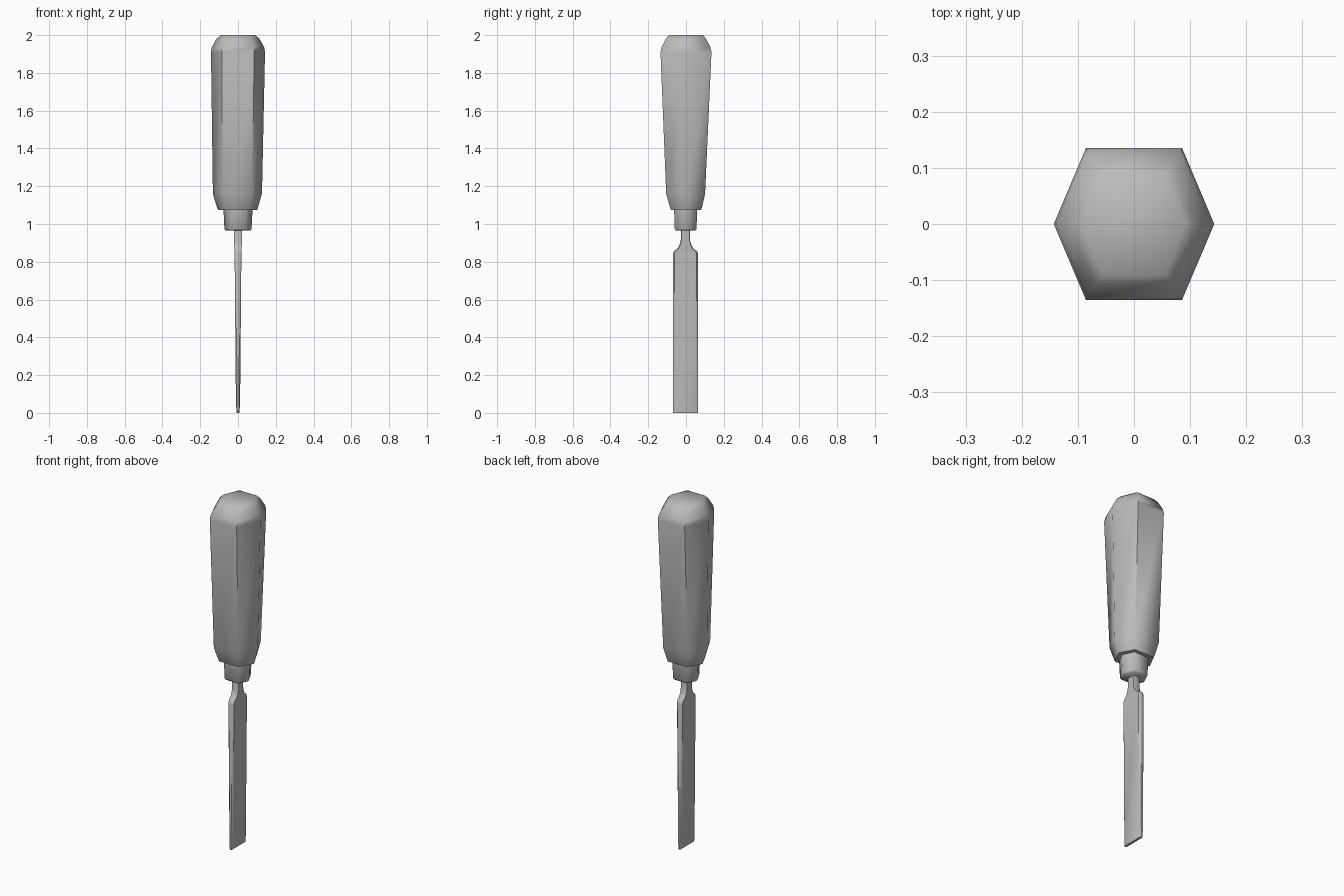
import bpy, bmesh, math

cube = bpy.data.objects.get("Cube")
if cube:
    bpy.data.objects.remove(cube)

steel = bpy.data.materials.new("plain grey")
steel.use_nodes = True
GREY = (0.5, 0.5, 0.5, 1)
steel.diffuse_color = GREY
steel.node_tree.nodes["Principled BSDF"].inputs["Base Color"].default_value = GREY


def loft(name, section, rings, angle):
    """Skin a unit cross-section through rings of (z, half_x, half_y, shift_x, shift_y)."""
    bm = bmesh.new()
    loops = [[bm.verts.new((u * hx + sx, v * hy + sy, z)) for u, v in section]
             for z, hx, hy, sx, sy in rings]
    n = len(section)
    for a, b in zip(loops, loops[1:]):
        for i in range(n):
            j = (i + 1) % n
            bm.faces.new((a[i], a[j], b[j], b[i]))
    bm.faces.new(loops[0][::-1])
    bm.faces.new(loops[-1])
    bmesh.ops.recalc_face_normals(bm, faces=bm.faces)
    mesh = bpy.data.meshes.new(name)
    bm.to_mesh(mesh)
    bm.free()
    mesh.materials.append(steel)
    obj = bpy.data.objects.new(name, mesh)
    bpy.context.collection.objects.link(obj)
    bpy.ops.object.select_all(action="DESELECT")
    obj.select_set(True)
    bpy.context.view_layer.objects.active = obj
    bpy.ops.object.shade_smooth_by_angle(angle=math.radians(angle))
    return obj


HEX = [(1, 0), (0.6, 1), (-0.6, 1), (-1, 0), (-0.6, -1), (0.6, -1)]
# Flat bar with chamfered long edges
BAR = [(1, -0.88), (1, 0.88), (0.5, 1), (-0.5, 1),
       (-1, 0.88), (-1, -0.88), (-0.5, -1), (0.5, -1)]

# Handle: swells toward a chamfered butt
loft("handle", HEX, [
    (1.075, 0.104, 0.080, -0.002, 0),
    (1.10, 0.112, 0.088, -0.003, 0),
    (1.16, 0.130, 0.103, -0.003, -0.002),
    (1.91, 0.143, 0.135, 0, 0),
    (1.935, 0.139, 0.129, 0, 0),
    (1.98, 0.114, 0.107, 0, 0),
    (2.00, 0.092, 0.090, 0, 0),
], 65)

# Ferrule: short tapered hexagonal collar
loft("ferrule", HEX, [
    (0.965, 0.066, 0.052, 0, -0.002),
    (0.975, 0.072, 0.058, 0, -0.002),
    (1.08, 0.077, 0.061, 0, -0.002),
], 65)

# Blade: thin tapering bar with curved shoulders running into the tang
loft("blade", BAR, [
    (0, 0.007, 0.067, 0, -0.003),
    (0.05, 0.011, 0.067, 0, -0.003),
    (0.84, 0.018, 0.067, 0, -0.003),
    (0.855, 0.018, 0.062, 0, -0.003),
    (0.87, 0.019, 0.042, 0, -0.003),
    (0.885, 0.020, 0.033, 0, -0.003),
    (0.91, 0.020, 0.025, 0, -0.003),
    (0.97, 0.020, 0.023, 0, -0.003),
], 40)
